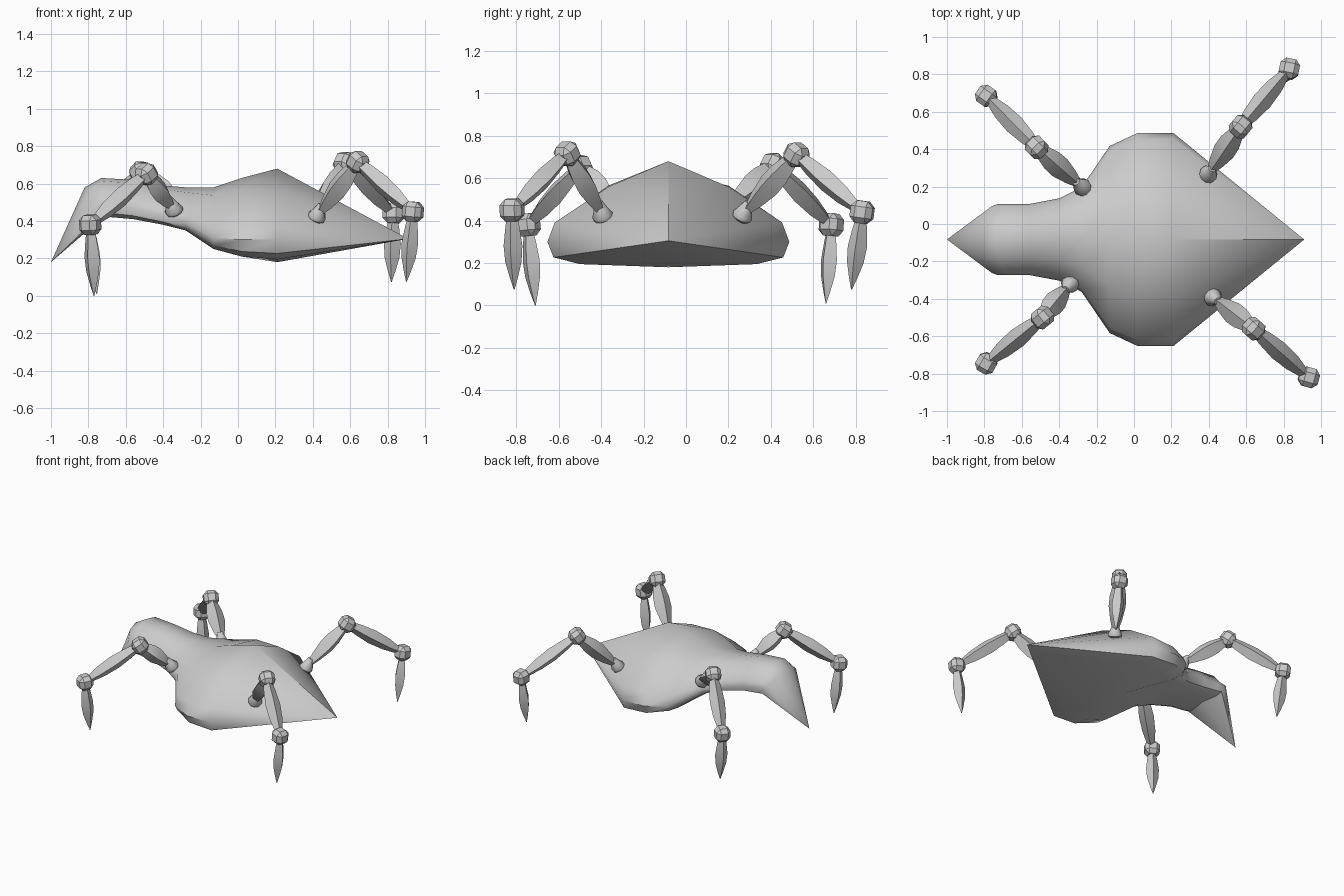
import bpy, bmesh, math
from mathutils import Vector

if "Cube" in bpy.data.objects:
    bpy.data.objects.remove(bpy.data.objects["Cube"])

grey = bpy.data.materials.new("shell_grey")
grey.diffuse_color = (0.6, 0.6, 0.6, 1)
grey.use_nodes = True
grey.node_tree.nodes["Principled BSDF"].inputs["Base Color"].default_value = grey.diffuse_color


def finish(bm, name, angle=None):
    bmesh.ops.recalc_face_normals(bm, faces=bm.faces)
    me = bpy.data.meshes.new(name)
    bm.to_mesh(me)
    bm.free()
    me.materials.append(grey)
    ob = bpy.data.objects.new(name, me)
    bpy.context.collection.objects.link(ob)
    if angle:
        bpy.ops.object.select_all(action='DESELECT')
        ob.select_set(True)
        bpy.context.view_layer.objects.active = ob
        bpy.ops.object.shade_smooth_by_angle(angle=math.radians(angle))
    return ob


def loft(bm, rings, start=None, end=None):
    """Skin closed rings; each end closes on a tip point or a flat cap."""
    vs = [[bm.verts.new(p) for p in r] for r in rings]
    n = len(vs[0])
    for a, b in zip(vs, vs[1:]):
        for i in range(n):
            bm.faces.new((a[i], a[(i + 1) % n], b[(i + 1) % n], b[i]))
    for ring, tip in ((vs[0], start), (vs[-1], end)):
        if tip is None:
            bm.faces.new(ring)
        else:
            t = bm.verts.new(tip)
            for i in range(n):
                bm.faces.new((ring[i], ring[(i + 1) % n], t))


# Body, neck and head: x, half width, top, shoulder, rim, low side, belly, sweep
CY = -0.083
SECTIONS = [
    (-0.82, 0.19, 0.58, 0.85, 0.49, 0.43, 0.44, 1.0),
    (-0.73, 0.19, 0.63, 0.88, 0.49, 0.42, 0.44, 0.5),
    (-0.56, 0.19, 0.62, 0.88, 0.47, 0.41, 0.43, 0.0),
    (-0.40, 0.22, 0.59, 0.88, 0.43, 0.38, 0.40, 0.0),
    (-0.28, 0.28, 0.58, 0.86, 0.39, 0.35, 0.38, 0.0),
    (-0.13, 0.50, 0.58, 0.84, 0.31, 0.25, 0.31, 0.0),
    (0.02, 0.57, 0.63, 0.80, 0.30, 0.21, 0.24, 0.0),
    (0.21, 0.57, 0.68, 0.68, 0.30, 0.195, 0.18, 0.0),
]
SWEEP = (0, 0.02, 0.06, 0.09, 0.10, 0.11, 0.12)


def body_ring(x, w, top, shoulder, rim, low, belly, sweep):
    h = top - rim
    half = [(0, top), (0.5, rim + h * shoulder), (0.94, rim + h * 0.24), (1, rim),
            (0.95, rim + (low - rim) * 0.7), (0.73, low), (0, belly)]
    pts = [(x + SWEEP[i] * sweep, CY + w * f, z) for i, (f, z) in enumerate(half)]
    return pts + [(px, 2 * CY - py, z) for px, py, z in pts[-2:0:-1]]


bm = bmesh.new()
loft(bm, [body_ring(*s) for s in SECTIONS], start=(-1.0, CY, 0.18), end=(0.91, CY, 0.305))
finish(bm, "body", 38)


def limb(name, a, b, profile, sides=4, angle=40):
    """Spindle from a to b with (position, radius) profile."""
    a, b = Vector(a), Vector(b)
    rot = (b - a).to_track_quat('Z', 'Y')
    bm = bmesh.new()
    loft(bm, [[a.lerp(b, t) + rot @ Vector((r * math.cos(k), r * math.sin(k), 0))
               for k in (2 * math.pi * i / sides for i in range(sides))]
              for t, r in profile])
    finish(bm, name, angle)


def joint(name, pos, toward):
    """Faceted ball: a chamfered cube turned along the leg."""
    bm = bmesh.new()
    bmesh.ops.create_cube(bm, size=0.106)
    bmesh.ops.bevel(bm, geom=bm.edges[:], offset=0.027, segments=1, affect='EDGES')
    ob = finish(bm, name)
    ob.location = pos
    ob.rotation_mode = 'QUATERNION'
    ob.rotation_quaternion = (Vector(toward) - Vector(pos)).to_track_quat('Z', 'Y')


HIP = [(0, 0.028), (0.12, 0.046), (0.3, 0.05), (0.65, 0.033), (1, 0.02)]
THIGH = [(0, 0.02), (0.2, 0.042), (0.45, 0.06), (0.65, 0.058), (0.85, 0.042), (1, 0.025)]
SHIN = [(0, 0.025), (0.2, 0.042), (0.45, 0.053), (0.7, 0.046), (0.88, 0.03), (1, 0.018)]
FOOT = [(0, 0.018), (0.2, 0.034), (0.45, 0.046), (0.65, 0.04), (0.85, 0.02), (1, 0.002)]

# Legs: hip, knee, ankle, foot tip
LEGS = {
    "front_right": ((0.425, -0.395, 0.43), (0.64, -0.56, 0.715), (0.935, -0.82, 0.45), (0.90, -0.81, 0.075)),
    "back_right": ((0.40, 0.27, 0.43), (0.57, 0.52, 0.71), (0.83, 0.83, 0.44), (0.82, 0.78, 0.075)),
    "back_left": ((-0.28, 0.20, 0.47), (-0.52, 0.41, 0.66), (-0.79, 0.685, 0.38), (-0.755, 0.66, 0.01)),
    "front_left": ((-0.345, -0.325, 0.465), (-0.49, -0.50, 0.65), (-0.79, -0.745, 0.38), (-0.77, -0.71, 0.0)),
}
for side, (hip, knee, ankle, tip) in LEGS.items():
    h, k = Vector(hip), Vector(knee)
    d = (k - h).normalized()
    up = (d + Vector((0, 0, 0.6))).normalized()
    limb(side + "_hip", h - up * 0.035, h + up * 0.065, HIP, sides=10)
    limb(side + "_thigh", h + d * 0.02, knee, THIGH)
    joint(side + "_knee", knee, ankle)
    limb(side + "_shin", knee, ankle, SHIN)
    joint(side + "_ankle", ankle, tip)
    limb(side + "_foot", ankle, tip, FOOT)
